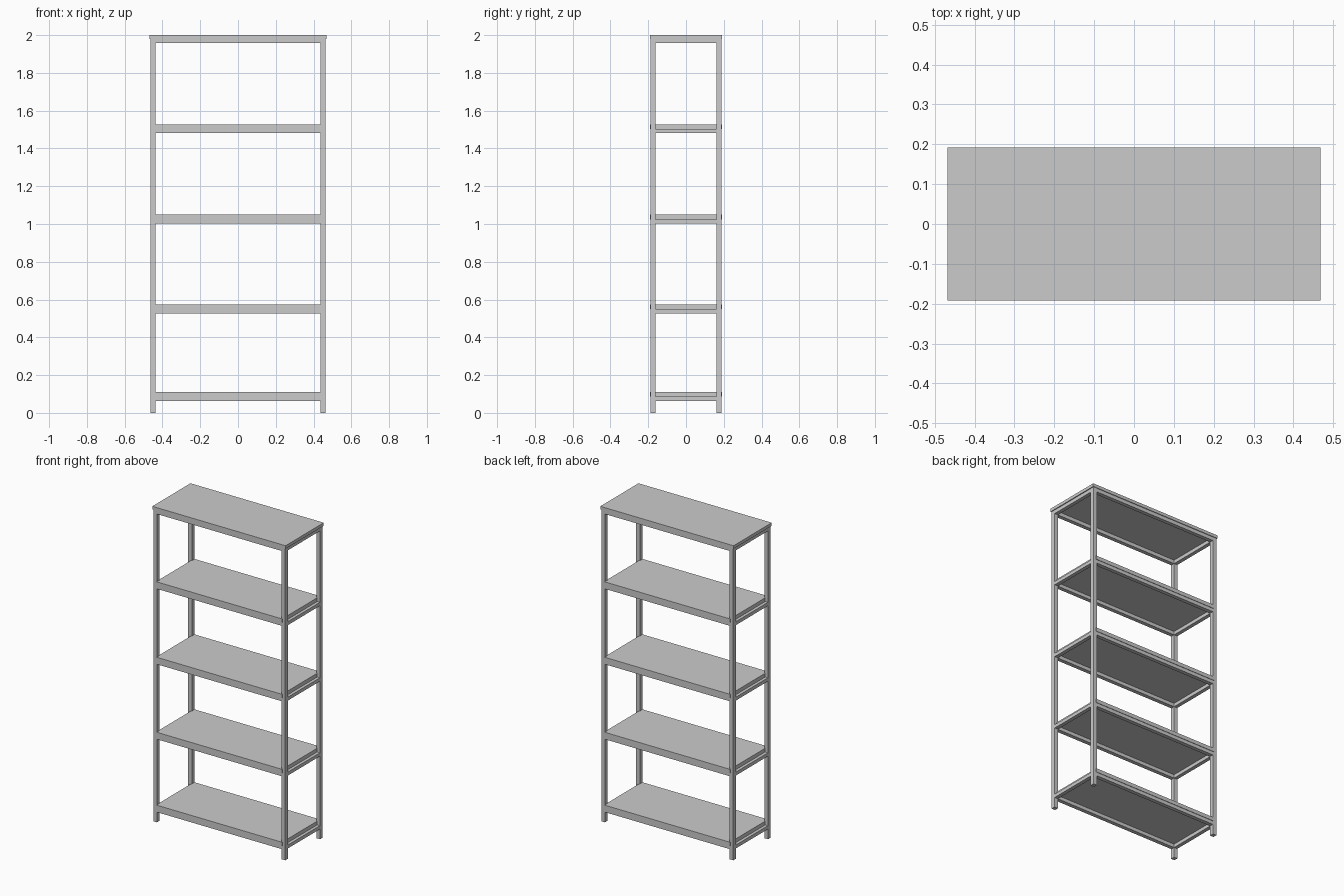
import bpy

if "Cube" in bpy.data.objects:
    bpy.data.objects.remove(bpy.data.objects["Cube"])

grey = bpy.data.materials.new("light grey")
grey.diffuse_color = (0.6, 0.6, 0.6, 1)
grey.use_nodes = True
grey.node_tree.nodes["Principled BSDF"].inputs["Base Color"].default_value = grey.diffuse_color


def box(name, x0, x1, y0, y1, z0, z1):
    bpy.ops.mesh.primitive_cube_add(
        size=1, location=((x0 + x1) / 2, (y0 + y1) / 2, (z0 + z1) / 2))
    o = bpy.context.object
    o.name = name
    o.scale = (x1 - x0, y1 - y0, z1 - z0)
    bpy.ops.object.transform_apply(location=False, rotation=False, scale=True)
    o.data.materials.append(grey)
    return o


XI, XO = 0.438, 0.463      # post inner and outer x
YI, YO = 0.162, 0.188      # post inner and outer y
RAIL = 0.022

# four corner posts
for sx in (-1, 1):
    for sy in (-1, 1):
        xs = sorted((sx * XI, sx * XO))
        ys = sorted((sy * YI, sy * YO))
        box("corner_post", *xs, *ys, 0, 1.98)


def rails(z0, z1):
    # rail frame between the posts
    for s in (-1, 1):
        ys = sorted((s * YI, s * (YO - 0.001)))
        box("long_rail", -XI, XI, *ys, z0, z1)
        xs = sorted((s * XI, s * (XO - 0.001)))
        box("side_rail", *xs, -YI, YI, z0, z1)


# shelves on their rail frames
for z in (0.064, 0.527, 1.003, 1.482):
    rails(z, z + RAIL)
    box("shelf", -0.443, 0.443, -0.19, 0.19, z + RAIL, z + 0.046)

# top board with its frame
rails(1.957, 1.98)
box("top_board", -0.468, 0.468, -0.1915, 0.1915, 1.98, 2.0)
